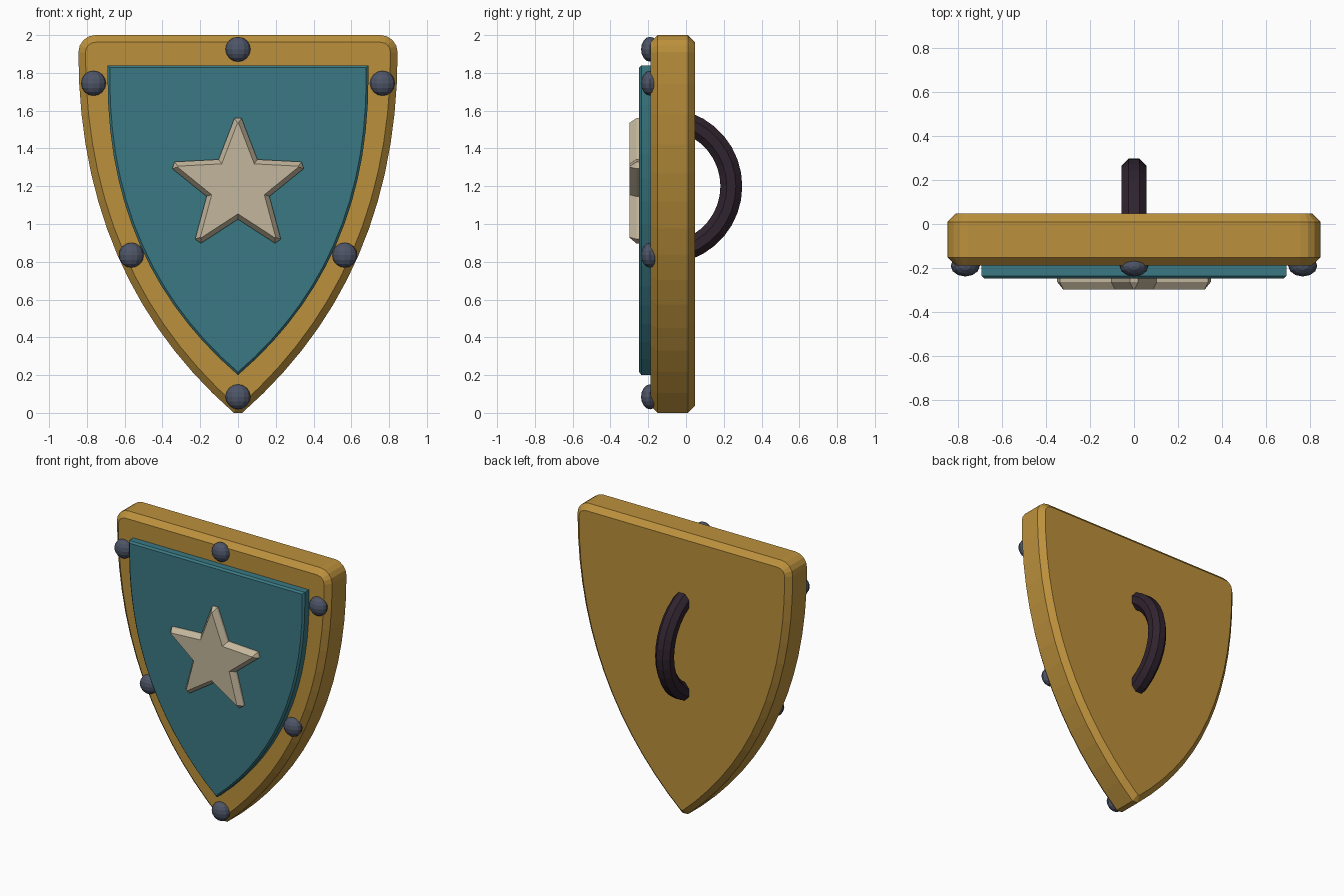
import bpy, bmesh, math
from mathutils import Vector, Matrix

if "Cube" in bpy.data.objects:
    bpy.data.objects.remove(bpy.data.objects["Cube"])


def material(name, rgb):
    m = bpy.data.materials.new(name)
    m.diffuse_color = (*rgb, 1)
    m.use_nodes = True
    m.node_tree.nodes["Principled BSDF"].inputs["Base Color"].default_value = m.diffuse_color
    return m


gold = material("aged gold", (0.50, 0.28, 0.045))
teal = material("teal", (0.042, 0.19, 0.225))
ivory = material("ivory", (0.55, 0.47, 0.335))
steel = material("blue steel", (0.075, 0.09, 0.135))
leather = material("dark leather", (0.030, 0.017, 0.028))


def finish(name, bm, mat):
    bmesh.ops.recalc_face_normals(bm, faces=bm.faces)
    me = bpy.data.meshes.new(name)
    bm.to_mesh(me)
    bm.free()
    me.materials.append(mat)
    ob = bpy.data.objects.new(name, me)
    bpy.context.collection.objects.link(ob)
    return ob


def inset(pts, d):
    """Move a counter-clockwise outline inward by d with mitred corners."""
    out = []
    for i, p in enumerate(pts):
        a = (p - pts[i - 1]).normalized()
        b = (pts[(i + 1) % len(pts)] - p).normalized()
        na, nb = Vector((-a.y, a.x)), Vector((-b.y, b.x))
        out.append(p + (na + nb) * d / (1 + na.dot(nb)))
    return out


def plate(name, pts, rings, mat):
    """Skin an x-z outline through rings of (y, inset)."""
    bm = bmesh.new()
    loops = [[bm.verts.new((p.x, y, p.y)) for p in inset(pts, d)] for y, d in rings]
    n = len(pts)
    for r, s in zip(loops, loops[1:]):
        for i in range(n):
            j = (i + 1) % n
            bm.faces.new((r[i], r[j], s[j], s[i]))
    bm.faces.new(loops[0])
    bm.faces.new(loops[-1])
    return finish(name, bm, mat)


def side_curve(x_end, steps=14):
    """Right side from tip to shoulder."""
    a, c, e = Vector((0.845, 1.91)), Vector((0.845, 0.72)), Vector((x_end, 0))
    ts = [1 - i / steps for i in range(steps + 1)]
    return [a * (1 - t) ** 2 + c * 2 * t * (1 - t) + e * t * t for t in ts]


def mirrored(right):
    return right + [Vector((-p.x, p.y)) for p in reversed(right) if p.x > 1e-6]


# shield body with rounded shoulders, chamfered front and back
arc = [Vector((0.755 + 0.09 * math.cos(k * math.pi / 8),
               1.91 + 0.09 * math.sin(k * math.pi / 8))) for k in range(1, 5)]
plate("shield_body", mirrored(side_curve(0.022) + arc),
      [(-0.188, 0.037), (-0.151, 0), (0.010, 0), (0.047, 0.037)], gold)

# raised front panel, a smaller copy of the outline with square corners
panel = [Vector((p.x * 0.817, 0.2 + p.y * 0.82))
         for p in mirrored(side_curve(0) + [Vector((0.845, 2.0))])]
plate("front_panel", panel, [(-0.248, 0.012), (-0.236, 0), (-0.15, 0)], teal)

# star emblem with blunted points
star = []
for k in range(5):
    a = math.pi / 2 + k * math.tau / 5
    tip, across = Vector((math.cos(a), math.sin(a))), Vector((-math.sin(a), math.cos(a)))
    star += [tip * 0.36 - across * 0.019, tip * 0.36 + across * 0.019]
    b = a + math.pi / 5
    star.append(Vector((math.cos(b), math.sin(b))) * 0.175)
star = [p + Vector((0, 1.2)) for p in star]
plate("star_emblem", star, [(-0.298, 0.024), (-0.263, 0), (-0.22, 0)], ivory)

# flattened rivets around the border
spots = [(0, 1.925), (0, 0.085)] + [(s * x, z) for s in (-1, 1)
                                    for x, z in ((0.765, 1.745), (0.565, 0.835))]
for i, (x, z) in enumerate(spots):
    bm = bmesh.new()
    bmesh.ops.create_uvsphere(bm, u_segments=12, v_segments=8, radius=1,
                              matrix=Matrix.Translation((x, -0.19, z)) @
                              Matrix.Diagonal((0.066, 0.048, 0.066, 1)))
    finish(f"rivet_{i + 1}", bm, steel)

# curved grip on the back, eight-sided tube
bm = bmesh.new()
rows = []
for i in range(17):
    a = math.radians(-80 + 10 * i)
    row = []
    for k in range(8):
        t = (k + 0.5) * math.tau / 8
        r = 0.355 + 0.0625 * math.cos(t)
        row.append(bm.verts.new((0.0625 * math.sin(t), -0.115 + r * math.cos(a),
                                 1.2 + r * math.sin(a))))
    rows.append(row)
for r, s in zip(rows, rows[1:]):
    for k in range(8):
        j = (k + 1) % 8
        bm.faces.new((r[k], r[j], s[j], s[k]))
bm.faces.new(rows[0])
bm.faces.new(rows[-1])
finish("back_grip", bm, leather)
